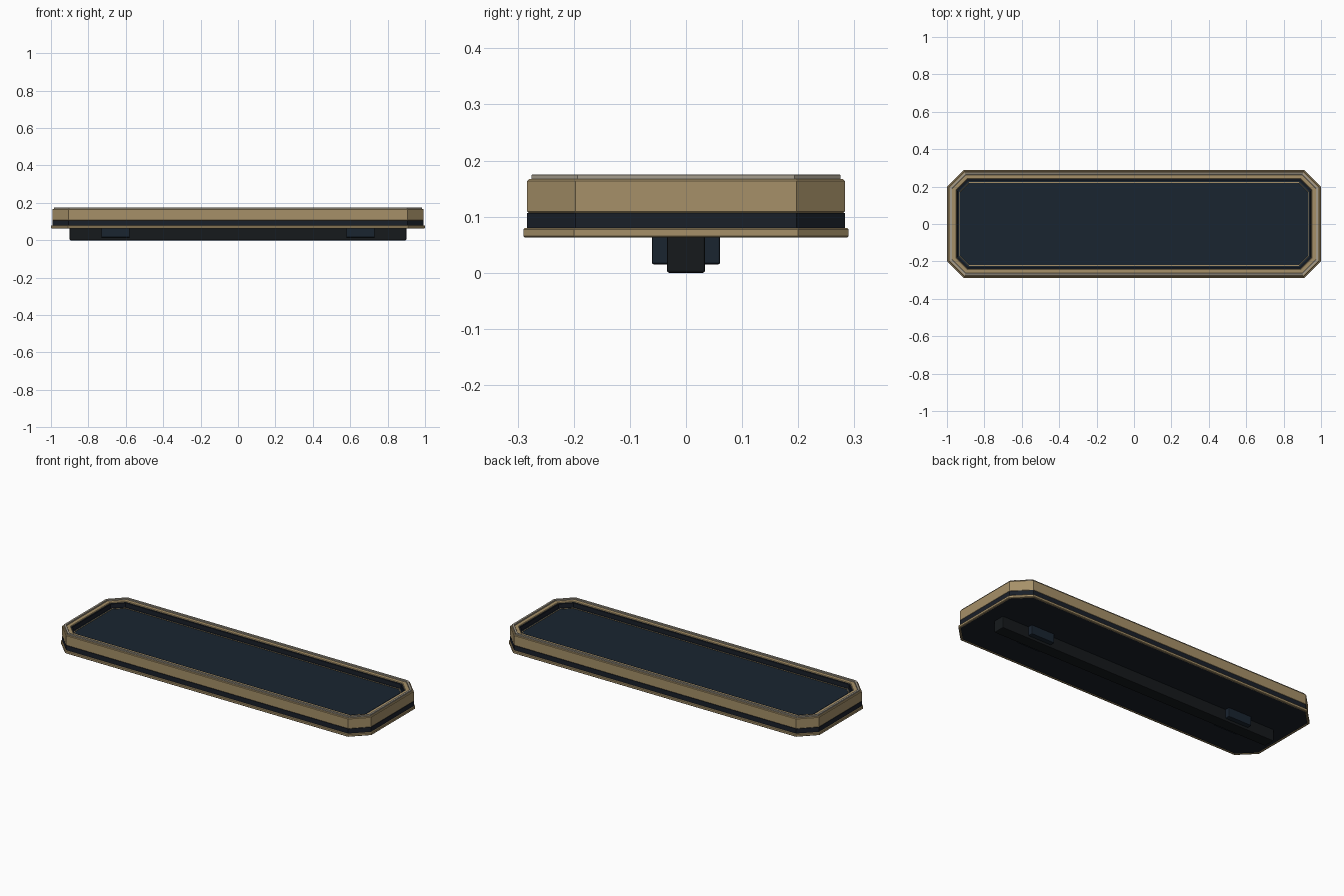
import bpy, bmesh

if "Cube" in bpy.data.objects:
    bpy.data.objects.remove(bpy.data.objects["Cube"])

HX, HY, CH = 1.0, 0.29, 0.09   # outer half length, half width, corner cut


def material(name, rgb):
    m = bpy.data.materials.new(name)
    m.diffuse_color = (*rgb, 1)
    m.use_nodes = True
    m.node_tree.nodes["Principled BSDF"].inputs["Base Color"].default_value = m.diffuse_color
    return m


GOLD = material("aged_gold", (0.38, 0.28, 0.14))
PALE = material("pale_edge", (0.38, 0.34, 0.27))
NAVY = material("navy", (0.010, 0.018, 0.030))
DARK = material("dark_base", (0.010, 0.014, 0.022))
BLACK = material("black_rubber", (0.008, 0.010, 0.012))


def octagon(d):
    """Cut-corner rectangle, inset by d on every side."""
    x, y, c = HX - d, HY - d, CH - 0.586 * d
    return [(x, c - y), (x, y - c), (x - c, y), (c - x, y),
            (-x, y - c), (-x, c - y), (c - x, -y), (x - c, -y)]


def sweep(name, profile, mat, solid=False):
    """Carry an (inset, z) profile round the octagon; ring or capped solid."""
    bm = bmesh.new()
    loops = [[bm.verts.new((x, y, z)) for x, y in octagon(d)] for d, z in profile]
    n = len(loops)
    for i in range(n - 1 if solid else n):
        a, b = loops[i], loops[(i + 1) % n]
        for k in range(8):
            j = (k + 1) % 8
            bm.faces.new((a[k], a[j], b[j], b[k]))
    if solid:
        bm.faces.new(loops[0])
        bm.faces.new(loops[-1])
    bmesh.ops.recalc_face_normals(bm, faces=bm.faces)
    return finish(name, bm, mat)


def finish(name, bm, mat):
    me = bpy.data.meshes.new(name)
    bm.to_mesh(me)
    bm.free()
    me.materials.append(mat)
    ob = bpy.data.objects.new(name, me)
    bpy.context.collection.objects.link(ob)
    return ob


def ring(name, d0, d1, z0, z1, b, mat):
    """Band with small bevels on all four edges."""
    return sweep(name, [(d0 + b, z0), (d0, z0 + b), (d0, z1 - b), (d0 + b, z1),
                        (d1 - b, z1), (d1, z1 - b), (d1, z0 + b), (d1 - b, z0)], mat)


def box(name, x0, x1, hy, z0, z1, mat, bevel):
    bm = bmesh.new()
    bmesh.ops.create_cube(bm, size=1)
    for v in bm.verts:
        v.co = ((x0 + x1) / 2 + v.co.x * (x1 - x0), v.co.y * 2 * hy,
                (z0 + z1) / 2 + v.co.z * (z1 - z0))
    ob = finish(name, bm, mat)
    m = ob.modifiers.new("bevel", "BEVEL")
    m.width, m.segments = bevel, 2
    return ob


# tray body and recessed floor
sweep("tray_body", [(0.007, 0.066), (0.007, 0.107)], DARK, True)
sweep("recessed_floor", [(0.045, 0.10), (0.045, 0.138)], NAVY, True)

# gold bands
ring("base_trim", 0.0, 0.012, 0.063, 0.08, 0.003, GOLD)
ring("raised_rim", 0.007, 0.05, 0.106, 0.167, 0.003, GOLD)
ring("rim_top_edge", 0.015, 0.027, 0.164, 0.175, 0.001, PALE)

# inner lining and inlaid line on the floor
ring("rim_lining", 0.048, 0.058, 0.13, 0.164, 0.001, DARK)
ring("floor_inlay", 0.066, 0.070, 0.135, 0.140, 0.0005, GOLD)

# underside rail and its two clamps
box("under_rail", -0.9, 0.9, 0.034, 0.0, 0.07, BLACK, 0.004)
for side, label in ((-1, "left"), (1, "right")):
    x = side * 0.655
    box(label + "_clamp", x - 0.075, x + 0.075, 0.061, 0.015, 0.07, NAVY, 0.004)
